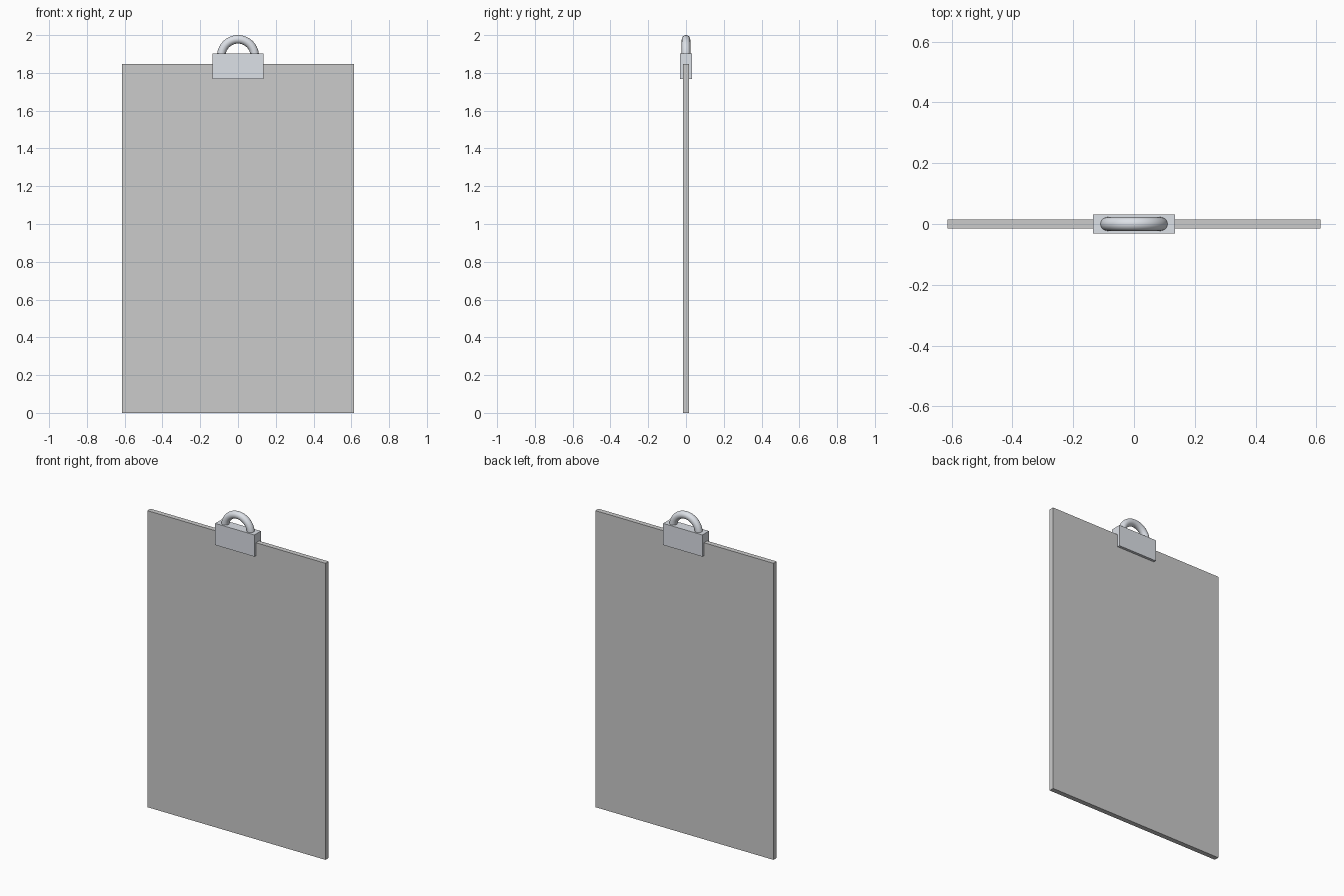
import bpy, bmesh, math
from mathutils import Matrix, Vector

if "Cube" in bpy.data.objects:
    bpy.data.objects.remove(bpy.data.objects["Cube"])


def add_object(name, bm, material=None):
    bmesh.ops.recalc_face_normals(bm, faces=bm.faces)
    mesh = bpy.data.meshes.new(name)
    bm.to_mesh(mesh)
    bm.free()
    obj = bpy.data.objects.new(name, mesh)
    bpy.context.collection.objects.link(obj)
    if material:
        mesh.materials.append(material)
    return obj


def box(name, size, z0, material=None):
    bm = bmesh.new()
    bmesh.ops.create_cube(bm, size=1.0)
    bmesh.ops.scale(bm, vec=size, verts=bm.verts)
    bmesh.ops.translate(bm, vec=(0, 0, z0 + size[2] / 2), verts=bm.verts)
    return add_object(name, bm, material)


metal = bpy.data.materials.new("pale_metal")
metal.diffuse_color = (0.72, 0.75, 0.80, 1)
metal.use_nodes = True
metal.node_tree.nodes["Principled BSDF"].inputs["Base Color"].default_value = metal.diffuse_color

# Thin board
box("board", (1.228, 0.031, 1.847), 0)

# Clip straddling the top edge of the board
box("clip", (0.27, 0.064, 0.135), 1.767, metal)

# Hanging loop: round profile swept over a half circle, ends sunk in the clip
TUBE, RADIUS, CENTRE_Z = 0.0225, 0.0885, 1.889
bm = bmesh.new()
bmesh.ops.create_circle(bm, segments=24, radius=TUBE,
                        matrix=Matrix.Translation((RADIUS, 0, CENTRE_Z)))
bmesh.ops.spin(bm, geom=bm.verts[:] + bm.edges[:], cent=Vector((0, 0, CENTRE_Z)),
               axis=Vector((0, 1, 0)), angle=-math.pi, steps=32)
bmesh.ops.holes_fill(bm, edges=[e for e in bm.edges if e.is_boundary], sides=0)
loop = add_object("hanging_loop", bm, metal)
bpy.context.view_layer.objects.active = loop
loop.select_set(True)
bpy.ops.object.shade_smooth_by_angle(angle=math.radians(40))
